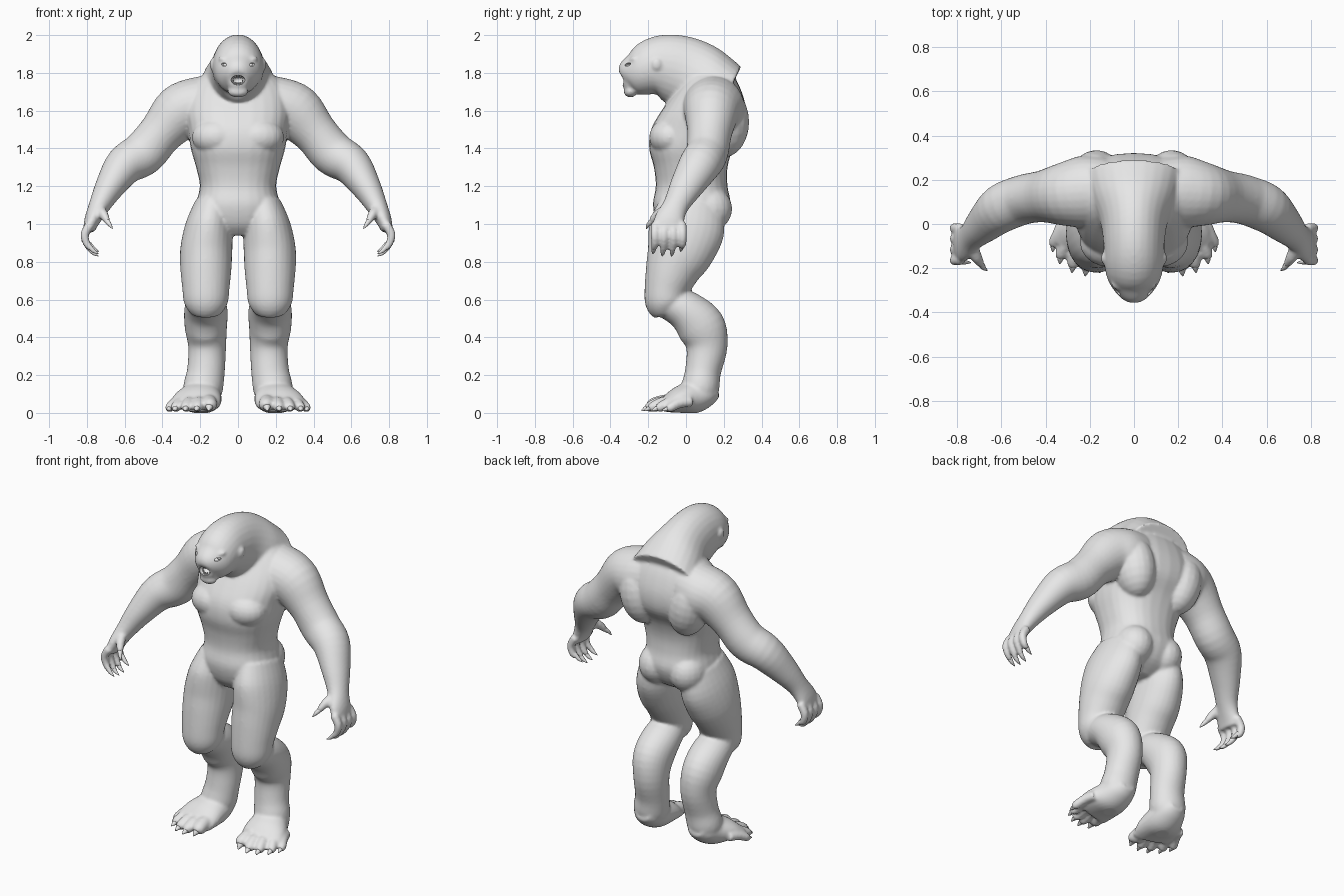
import bpy, bmesh, math
from mathutils import Vector, Matrix

default = bpy.data.objects.get("Cube")
if default:
    bpy.data.objects.remove(default, do_unlink=True)

X, Y = Vector((1, 0, 0)), Vector((0, 1, 0))
SIDES = (1, -1)

skin = bpy.data.materials.new("grey_skin")
skin.use_nodes = True
skin.diffuse_color = (0.8, 0.8, 0.8, 1)
skin.node_tree.nodes["Principled BSDF"].inputs["Base Color"].default_value = skin.diffuse_color


def spline(rings, steps=4):
    """Smoothly interpolate all ring values (centre and radii)."""
    out = []
    last = len(rings) - 1
    for i in range(last):
        a, b, c, d = (rings[min(max(k, 0), last)] for k in range(i - 1, i + 3))
        for s in range(steps):
            t = s / steps
            out.append([q + t * (r - p) / 2
                        + t * t * (p - 2.5 * q + 2 * r - w / 2)
                        + t ** 3 * (1.5 * (q - r) + (w - p) / 2)
                        for p, q, r, w in zip(a, b, c, d)])
    out.append(list(rings[last]))
    return out


def loft(bm, rings, ref=X, side=1, square=1.0, upright=False, count=28):
    """Sweep ellipses (x, y, z, radius along ref, other radius) along a path."""
    rings = spline(rings)
    centres = [Vector((r[0] * side, r[1], r[2])) for r in rings]
    loops = []
    for i, ring in enumerate(rings):
        tangent = centres[min(i + 1, len(rings) - 1)] - centres[max(i - 1, 0)]
        if upright:
            tangent = Vector((0, 0, 1))
        tangent.normalize()
        u = (ref - tangent * ref.dot(tangent)).normalized()
        v = tangent.cross(u)
        loop = []
        for k in range(count):
            angle = math.tau * k / count
            c, s = math.cos(angle), math.sin(angle)
            c = math.copysign(abs(c) ** square, c)
            s = math.copysign(abs(s) ** square, s)
            loop.append(bm.verts.new(centres[i] + u * c * ring[3] + v * s * ring[4]))
        loops.append(loop)
    for low, high in zip(loops, loops[1:]):
        for k in range(count):
            n = (k + 1) % count
            bm.faces.new((low[k], low[n], high[n], high[k]))
    bm.faces.new(loops[0][::-1])
    bm.faces.new(loops[-1])


def ball(bm, centre, radii, side=1, tilt=0.0):
    x, y, z = centre
    matrix = (Matrix.Translation((x * side, y, z))
              @ Matrix.Rotation(tilt * side, 4, "Y") @ Matrix.Diagonal((*radii, 1)))
    bmesh.ops.create_uvsphere(bm, u_segments=20, v_segments=12, radius=1, matrix=matrix)


def finish(name, bm):
    bmesh.ops.recalc_face_normals(bm, faces=bm.faces)
    mesh = bpy.data.meshes.new(name)
    bm.to_mesh(mesh)
    bm.free()
    mesh.materials.append(skin)
    obj = bpy.data.objects.new(name, mesh)
    bpy.context.collection.objects.link(obj)
    return obj


def smooth_shade(obj, degrees=45):
    bpy.ops.object.select_all(action="DESELECT")
    obj.select_set(True)
    bpy.context.view_layer.objects.active = obj
    bpy.ops.object.shade_smooth_by_angle(angle=math.radians(degrees))


body = bmesh.new()
claws = bmesh.new()

# Torso: height, half width, front edge, back edge
torso = [(0.94, .09, -.10, .10), (1.0, .19, -.15, .19), (1.1, .22, -.175, .235),
         (1.2, .202, -.16, .22), (1.3, .222, -.17, .22), (1.4, .25, -.195, .25),
         (1.5, .265, -.185, .31), (1.6, .28, -.13, .32), (1.7, .26, -.06, .295),
         (1.78, .2, .0, .255), (1.85, .09, .08, .2)]
loft(body, [(0, (f + b) / 2, z, w, (b - f) / 2) for z, w, f, b in torso],
     square=0.85, upright=True)

# Head and thick neck, running from the upper back to the muzzle
loft(body, [(0, .22, 1.69, .22, .16), (0, .1, 1.75, .19, .19), (0, 0, 1.80, .15, .19),
            (0, -.1, 1.828, .138, .177), (0, -.18, 1.825, .135, .155),
            (0, -.25, 1.795, .118, .12), (0, -.3, 1.775, .085, .095),
            (0, -.325, 1.76, .05, .06)])
ball(body, (0, -.295, 1.76), (.062, .045, .065))    # muzzle
ball(body, (0, -.295, 1.70), (.055, .035, .03))     # chin
ball(body, (0, -.3, 1.83), (.028, .03, .035))       # flat nose

for side in SIDES:
    # Muscle masses of the head and trunk
    ball(body, (.055, -.272, 1.865), (.05, .03, .02), side, -.25)    # brow
    ball(body, (.136, -.155, 1.845), (.014, .025, .032), side)       # ear
    ball(body, (.11, -.085, 1.46), (.135, .11, .1), side)            # chest
    ball(body, (.17, .2, 1.54), (.12, .135, .19), side, .2)          # shoulder blade
    ball(body, (.105, .12, 1.08), (.11, .125, .12), side)            # buttock

    # Arm from the shoulder to the palm
    loft(body, [(.12, .15, 1.63, .15, .16), (.22, .145, 1.615, .165, .16),
                (.31, .135, 1.585, .145, .15), (.41, .125, 1.48, .118, .118),
                (.5, .11, 1.375, .112, .118), (.6, .07, 1.31, .11, .105),
                (.68, 0, 1.195, .088, .078), (.735, -.055, 1.095, .068, .056),
                (.772, -.088, 1.02, .08, .042), (.79, -.095, .965, .085, .03)],
         ref=Y, side=side)

    # Four curled fingers and a thumb, each ending in a claw
    for i in range(4):
        y = -.165 + .049 * i
        drop = .012 * (i == 3) - .012 * (i in (1, 2))
        loft(body, [(.782, y * .95 - .005, 1.0, .026, .026), (.812, y, .945, .023, .023),
                    (.80, y, .895, .02, .02), (.775, y - .006, .868 + drop, .016, .016)],
             ref=Y, side=side, count=12)
        loft(claws, [(.79, y - .003, .885 + drop, .014, .014),
                     (.765, y - .007, .858 + drop, .011, .011),
                     (.738, y - .01, .842 + drop, .002, .002)], ref=Y, side=side, count=10)
    loft(body, [(.74, -.09, 1.08, .03, .035), (.712, -.15, 1.05, .026, .026),
                (.69, -.185, 1.01, .017, .017)], ref=Y, side=side, count=12)
    loft(claws, [(.70, -.17, 1.025, .016, .016), (.68, -.198, .998, .011, .011),
                 (.664, -.21, .975, .002, .002)], ref=Y, side=side, count=10)

    # Thigh and knee
    loft(body, [(.13, .03, 1.1, .1, .17), (.153, .005, .98, .127, .2),
                (.168, -.03, .86, .138, .18), (.17, -.07, .76, .135, .147),
                (.17, -.1, .66, .125, .12), (.17, -.105, .58, .115, .11),
                (.17, -.09, .53, .08, .08)], side=side)
    # Calf bulging back behind the knee, then the ankle
    loft(body, [(.172, -.1, .59, .1, .09), (.17, -.0, .54, .115, .108),
                (.17, .08, .455, .112, .128), (.163, .11, .35, .1, .11),
                (.17, .09, .22, .1, .095), (.185, .075, .13, .105, .1),
                (.19, .06, .07, .09, .08)], side=side)
    # Foot with a raised heel
    loft(body, [(.185, .165, .125, .05, .04), (.185, .12, .11, .085, .07),
                (.195, .04, .085, .11, .088), (.215, -.04, .068, .13, .07),
                (.232, -.11, .042, .128, .04)], side=side)
    # Toes fan outwards, the inner one largest
    toes = [(.15, -.185, .042), (.215, -.2, .032), (.275, -.185, .031),
            (.33, -.145, .03), (.362, -.09, .028)]
    for x, y, r in toes:
        root_x = .215 + (x - .23) * .75
        loft(body, [(root_x, y + .12, .06, r, r), ((root_x + x) / 2, y + .055, .052, r, r),
                    (x, y + .005, r * .95, r * .92, r * .85),
                    (x + .002, y - .012, r * .7, r * .5, r * .5)],
             side=side, count=14)
        loft(claws, [(x, y + .01, r, r * .6, r * .6), (x + .003, y - .015, r * .7, r * .45, r * .4),
                     (x + .006, y - .035, .012, .003, .003)], side=side, count=10)

# Fuse the masses into one continuous skin
body_obj = finish("body", body)
remesh = body_obj.modifiers.new("fuse", "REMESH")
remesh.mode = "VOXEL"
remesh.voxel_size = 0.009
relax = body_obj.modifiers.new("relax", "SMOOTH")
relax.factor = 0.5
relax.iterations = 6

# Carve the mouth, eye sockets and nostrils
hollows = bmesh.new()
ball(hollows, (0, -.335, 1.762), (.037, .05, .026))
for side in SIDES:
    ball(hollows, (.066, -.302, 1.842), (.024, .022, .01), side, -.25)
    ball(hollows, (.014, -.333, 1.838), (.006, .012, .005), side)
cutter = finish("hollow_cutter", hollows)
cutter.hide_render = True
carve = body_obj.modifiers.new("carve", "BOOLEAN")
carve.operation = "DIFFERENCE"
carve.solver = "EXACT"
carve.object = cutter

bpy.context.view_layer.update()
graph = bpy.context.evaluated_depsgraph_get()
carved = bpy.data.meshes.new_from_object(body_obj.evaluated_get(graph))
body_obj.modifiers.clear()
body_obj.data = carved
bpy.data.objects.remove(cutter, do_unlink=True)
for vert in carved.vertices:            # flat soles on the ground
    vert.co.z = max(vert.co.z, 0)
carved.materials.clear()
carved.materials.append(skin)
smooth_shade(body_obj)

smooth_shade(finish("claws", claws), 60)

# Eyes set into the sockets
eyes = bmesh.new()
for side in SIDES:
    ball(eyes, (.065, -.277, 1.842), (.016, .014, .012), side)
smooth_shade(finish("eyes", eyes))

# Upper and lower teeth, with longer lower fangs at the corners
teeth = bmesh.new()
for i in range(-2, 3):
    x, y = i * .012, -.322 + .003 * i * i
    fang = .012 if abs(i) == 2 else 0
    loft(teeth, [(x, y, 1.79, .006, .006), (x, y - .002, 1.771, .002, .002)], count=8)
    loft(teeth, [(x, y, 1.735, .006, .006), (x, y - .003, 1.751 + fang, .002, .002)], count=8)
smooth_shade(finish("teeth", teeth))
